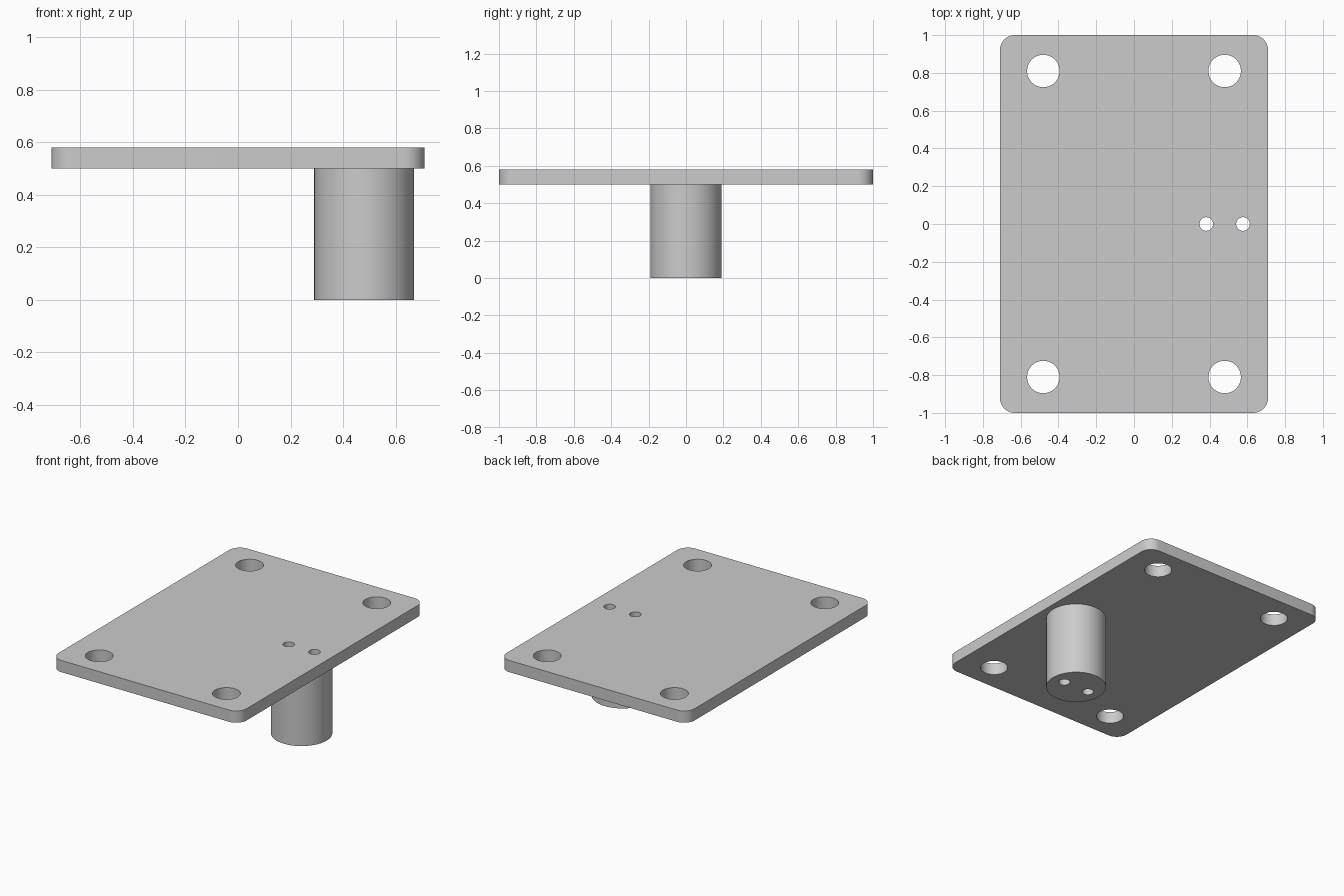
import bpy
import math

cube = bpy.data.objects.get("Cube")
if cube:
    bpy.data.objects.remove(cube, do_unlink=True)

HALF_X, HALF_Y = 0.71, 1.0
PLATE_BOTTOM, PLATE_TOP = 0.5, 0.58
CORNER = 0.08
POST_X, POST_R = 0.48, 0.19
PIN_OFFSET, PIN_R = 0.097, 0.036
BOLT_X, BOLT_Y, BOLT_R = 0.48, 0.81, 0.086

grey = bpy.data.materials.new("light grey")
grey.use_nodes = True
colour = (0.6, 0.6, 0.6, 1)
grey.diffuse_color = colour
grey.node_tree.nodes["Principled BSDF"].inputs["Base Color"].default_value = colour


def select_only(obj):
    bpy.ops.object.select_all(action='DESELECT')
    obj.select_set(True)
    bpy.context.view_layer.objects.active = obj


def cylinder(name, x, y, radius, bottom, top, sides=64):
    bpy.ops.mesh.primitive_cylinder_add(
        vertices=sides, radius=radius, depth=top - bottom,
        location=(x, y, (bottom + top) / 2))
    obj = bpy.context.object
    obj.name = name
    obj.data.materials.append(grey)
    return obj


def drill(obj, x, y, radius):
    """Cut a vertical through hole."""
    cutter = cylinder("hole_cutter", x, y, radius, -0.1, 0.7, 48)
    cutter.hide_render = True
    mod = obj.modifiers.new("hole", 'BOOLEAN')
    mod.operation = 'DIFFERENCE'
    mod.solver = 'EXACT'
    mod.object = cutter
    select_only(obj)
    bpy.ops.object.modifier_apply(modifier=mod.name)
    bpy.data.objects.remove(cutter, do_unlink=True)


# Plate: rounded rectangle outline, extruded upward
outline = []
for i, (sx, sy) in enumerate([(1, 1), (-1, 1), (-1, -1), (1, -1)]):
    for step in range(13):
        a = math.pi / 2 * (i + step / 12)
        outline.append((sx * (HALF_X - CORNER) + CORNER * math.cos(a),
                        sy * (HALF_Y - CORNER) + CORNER * math.sin(a)))
n = len(outline)
verts = [(x, y, z) for z in (PLATE_BOTTOM, PLATE_TOP) for x, y in outline]
faces = [tuple(reversed(range(n))), tuple(range(n, 2 * n))]
faces += [(i, (i + 1) % n, n + (i + 1) % n, n + i) for i in range(n)]
mesh = bpy.data.meshes.new("mounting_plate")
mesh.from_pydata(verts, [], faces)
mesh.materials.append(grey)
plate = bpy.data.objects.new("mounting_plate", mesh)
bpy.context.collection.objects.link(plate)

# Post hanging below the plate
post = cylinder("post", POST_X, 0, POST_R, 0, PLATE_BOTTOM, 96)

# Corner bolt holes
for sx in (-1, 1):
    for sy in (-1, 1):
        drill(plate, sx * BOLT_X, sy * BOLT_Y, BOLT_R)

# Pair of pin holes through plate and post
for side in (-1, 1):
    for part in (plate, post):
        drill(part, POST_X + side * PIN_OFFSET, 0, PIN_R)

for part in (plate, post):
    select_only(part)
    bpy.ops.object.shade_smooth_by_angle(angle=math.radians(30))
